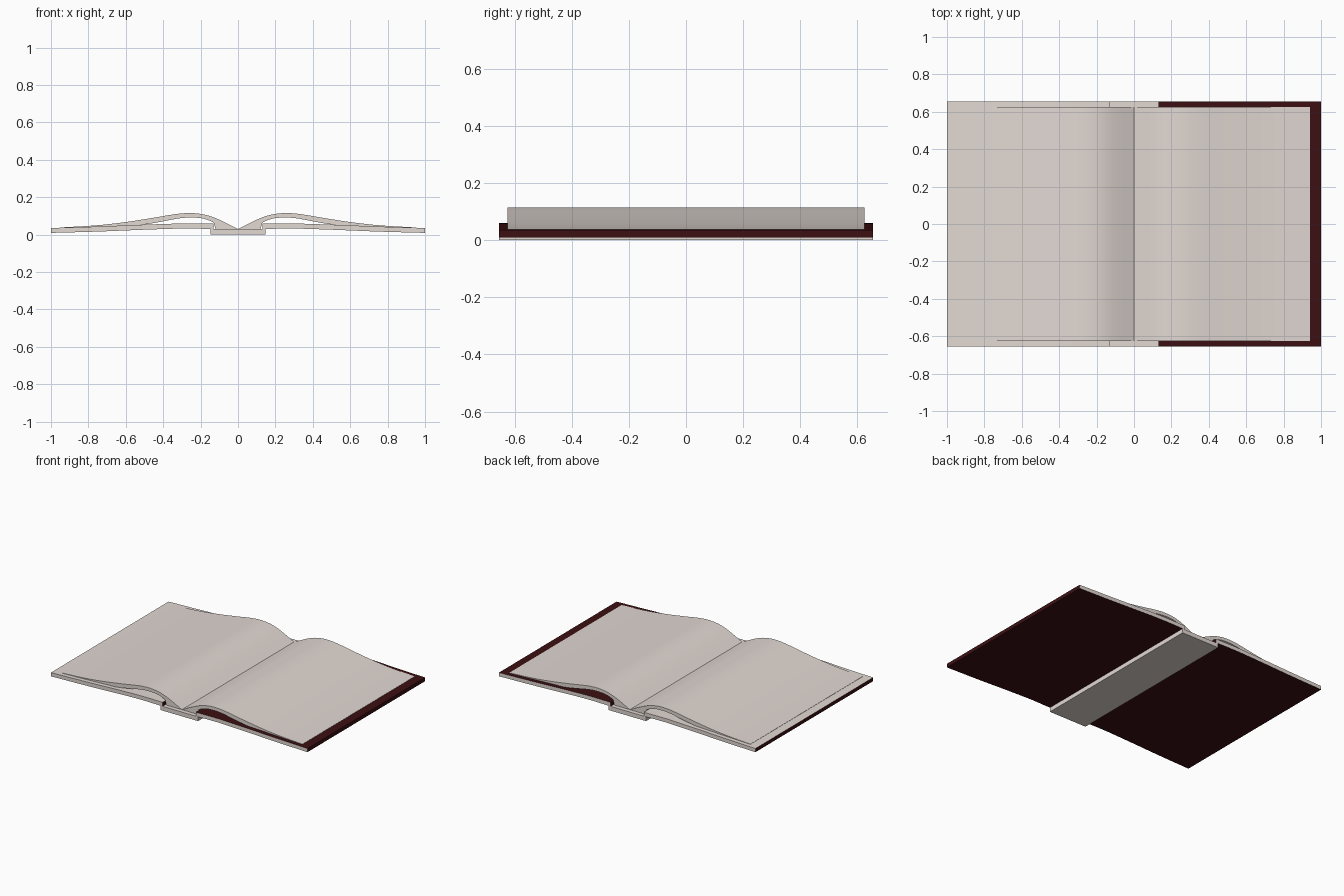
import bpy, bmesh, math

if "Cube" in bpy.data.objects:
    bpy.data.objects.remove(bpy.data.objects["Cube"])


def material(name, color):
    m = bpy.data.materials.new(name)
    m.diffuse_color = (*color, 1)
    m.use_nodes = True
    m.node_tree.nodes["Principled BSDF"].inputs["Base Color"].default_value = m.diffuse_color
    return m


PAPER = material("paper", (0.76, 0.69, 0.65))
LEATHER = material("dark_leather", (0.045, 0.005, 0.006))


def curve(points, x):
    """Smooth interpolation through profile points (cubic Hermite)."""
    def slope(i):
        a, b = points[max(i - 1, 0)], points[min(i + 1, len(points) - 1)]
        return (b[1] - a[1]) / (b[0] - a[0])
    for i in range(len(points) - 1):
        (x0, z0), (x1, z1) = points[i], points[i + 1]
        if x <= x1 + 1e-9:
            h = x1 - x0
            t = (x - x0) / h
            return ((2*t**3 - 3*t**2 + 1) * z0 + (t**3 - 2*t**2 + t) * h * slope(i)
                    + (3*t**2 - 2*t**3) * z1 + (t**3 - t**2) * h * slope(i + 1))
    return points[-1][1]


def slab(name, sections, half_depth, side=1, paint=None):
    """Strip of (x, bottom, top) sections extruded along y; paint picks the slot."""
    bm = bmesh.new()
    rings = []
    for x, lo, hi in sections:
        rings.append([bm.verts.new((side * x, y, z)) for y, z in (
            (-half_depth, lo), (half_depth, lo), (half_depth, hi), (-half_depth, hi))])
    bm.faces.new(rings[0])
    bm.faces.new(rings[-1])
    for a, b in zip(rings, rings[1:]):
        for i in range(4):
            j = (i + 1) % 4
            bm.faces.new((a[i], a[j], b[j], b[i]))
    bmesh.ops.recalc_face_normals(bm, faces=bm.faces)
    for f in bm.faces:
        f.normal_update()
        f.material_index = paint(f.normal) if paint else 0
    mesh = bpy.data.meshes.new(name)
    bm.to_mesh(mesh)
    bm.free()
    mesh.materials.append(PAPER)
    mesh.materials.append(LEATHER)
    ob = bpy.data.objects.new(name, mesh)
    bpy.context.collection.objects.link(ob)
    bpy.context.view_layer.objects.active = ob
    ob.select_set(True)
    bpy.ops.object.shade_smooth_by_angle(angle=math.radians(35))
    ob.select_set(False)
    return ob


# Profiles of one half of the book
COVER_TOP = [(0.13, 0.058), (0.3, 0.059), (0.5, 0.053), (0.75, 0.043), (1, 0.035)]
COVER_BOTTOM = [(0.13, 0.03), (0.3, 0.032), (0.5, 0.026), (0.75, 0.016), (1, 0.009)]
PAGE_TOP = [(0, 0.03), (0.06, 0.06), (0.12, 0.088), (0.18, 0.107), (0.25, 0.115),
            (0.33, 0.11), (0.45, 0.09), (0.6, 0.067), (0.75, 0.05), (0.94, 0.0385)]
PAGE_BOTTOM = [(0.13, 0.064), (0.16, 0.078), (0.2, 0.088), (0.26, 0.091), (0.32, 0.086),
               (0.42, 0.067), (0.52, 0.052), (0.65, 0.046), (0.94, 0.035)]

cover_x = [0.13 + 0.87 * i / 16 for i in range(17)]
cover = [(x, curve(COVER_BOTTOM, x), curve(COVER_TOP, x)) for x in cover_x]

# Page block: solid on the spine, then a thin curling sheaf
pages = [(x, 0.0295, curve(PAGE_TOP, x)) for x in (0, 0.03, 0.06, 0.09, 0.12)]
page_x = [0.13, 0.145, 0.16, 0.18, 0.2, 0.225, 0.25, 0.275, 0.3, 0.33]
page_x += [0.33 + 0.61 * i / 14 for i in range(1, 15)]
pages += [(x, curve(PAGE_BOTTOM, x), curve(PAGE_TOP, x)) for x in page_x]


def right_cover_paint(n):
    return 0 if abs(n.y) > 0.5 else 1


def left_cover_paint(n):
    return 0 if abs(n.y) > 0.5 or n.z > 0.5 else 1


for label, side, paint in (("right", 1, right_cover_paint), ("left", -1, left_cover_paint)):
    slab(label + "_cover", cover, 0.655, side, paint)
    slab(label + "_pages", pages, 0.625, side)

# Spine strip under the fold
slab("spine", [(-0.147, 0, 0.03), (0.147, 0, 0.03)], 0.655)
